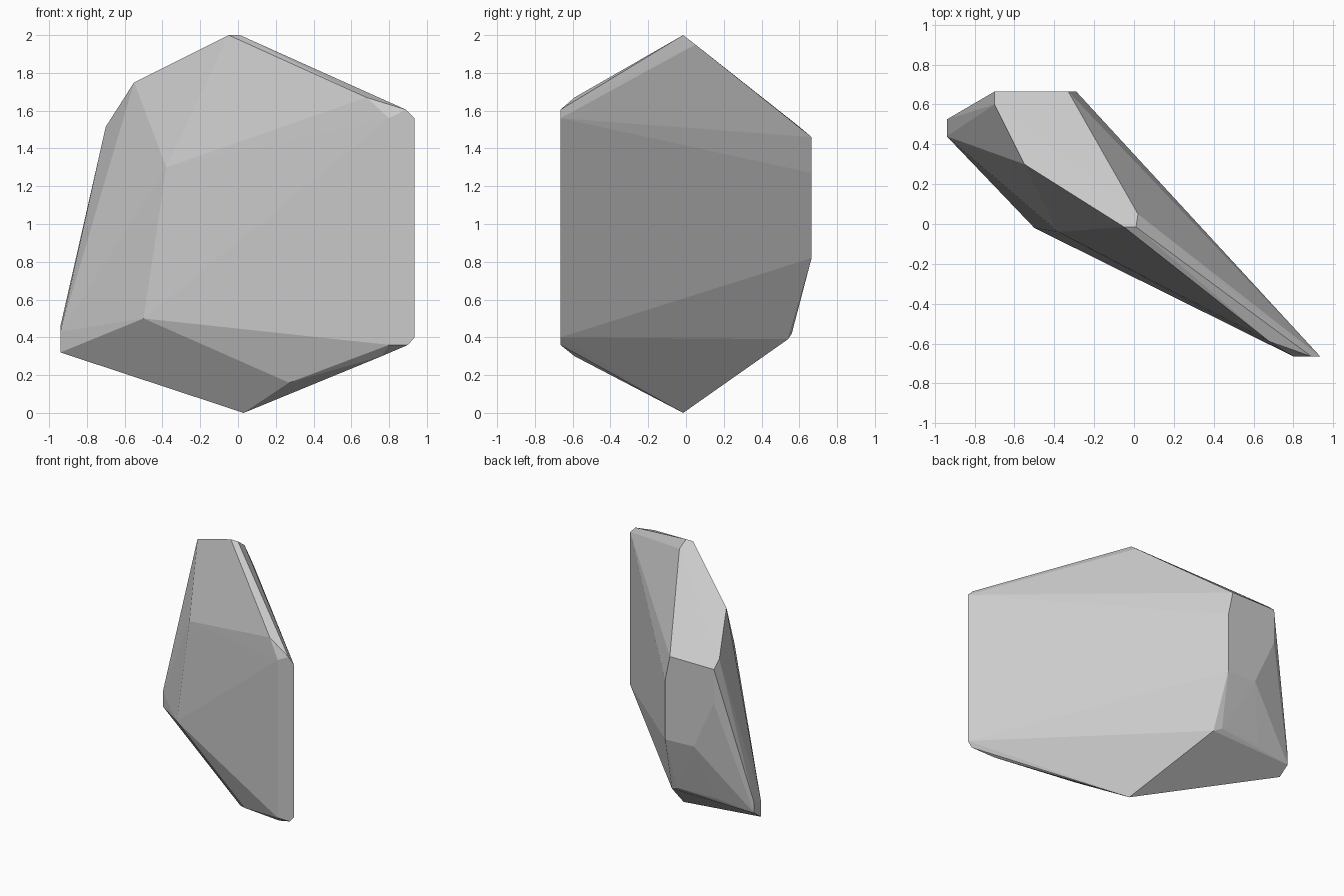
import bpy, bmesh

if "Cube" in bpy.data.objects:
    bpy.data.objects.remove(bpy.data.objects["Cube"])

# Corner points of the faceted rock, grouped by the plane they lie on
top = [(-.05, -.015, 2), (.01, -.015, 2), (.02, .05, 1.95),
       (-.55, .30, 1.75), (-.70, .60, 1.515)]
back = [(x, .665, z) for x, z in
        [(-.33, 1.46), (-.29, 1.27), (-.29, .82), (-.53, .83), (-.70, 1.2), (-.70, 1.46)]]
left = [(-.94, y, z) for y, z in [(.44, .32), (.525, .38), (.525, .46), (.44, .43)]]
right = [(x, -.665, z) for x, z in
         [(.80, 1.56), (.89, 1.605), (.935, 1.56), (.935, .40), (.90, .36), (.80, .36)]]
front = [(-.50, -.02, .50), (-.38, -.04, 1.30), (.68, -.59, 1.67)]
bottom = [(.03, -.015, 0), (.27, -.31, .16), (.36, -.37, .21), (.76, -.59, .30),
          (-.32, .56, .42), (-.26, .54, .39), (-.65, .55, .42)]

# Wrap the corners in a convex skin
bm = bmesh.new()
for p in top + back + left + right + front + bottom:
    bm.verts.new(p)
hull = bmesh.ops.convex_hull(bm, input=bm.verts)
bmesh.ops.delete(bm, geom=[v for v in bm.verts if not v.link_faces], context='VERTS')
bmesh.ops.dissolve_limit(bm, angle_limit=0.01, verts=bm.verts, edges=bm.edges)
bmesh.ops.recalc_face_normals(bm, faces=bm.faces)

# Faceted rock object, flat shaded
mesh = bpy.data.meshes.new("rock")
bm.to_mesh(mesh)
bm.free()
rock = bpy.data.objects.new("rock", mesh)
bpy.context.collection.objects.link(rock)
